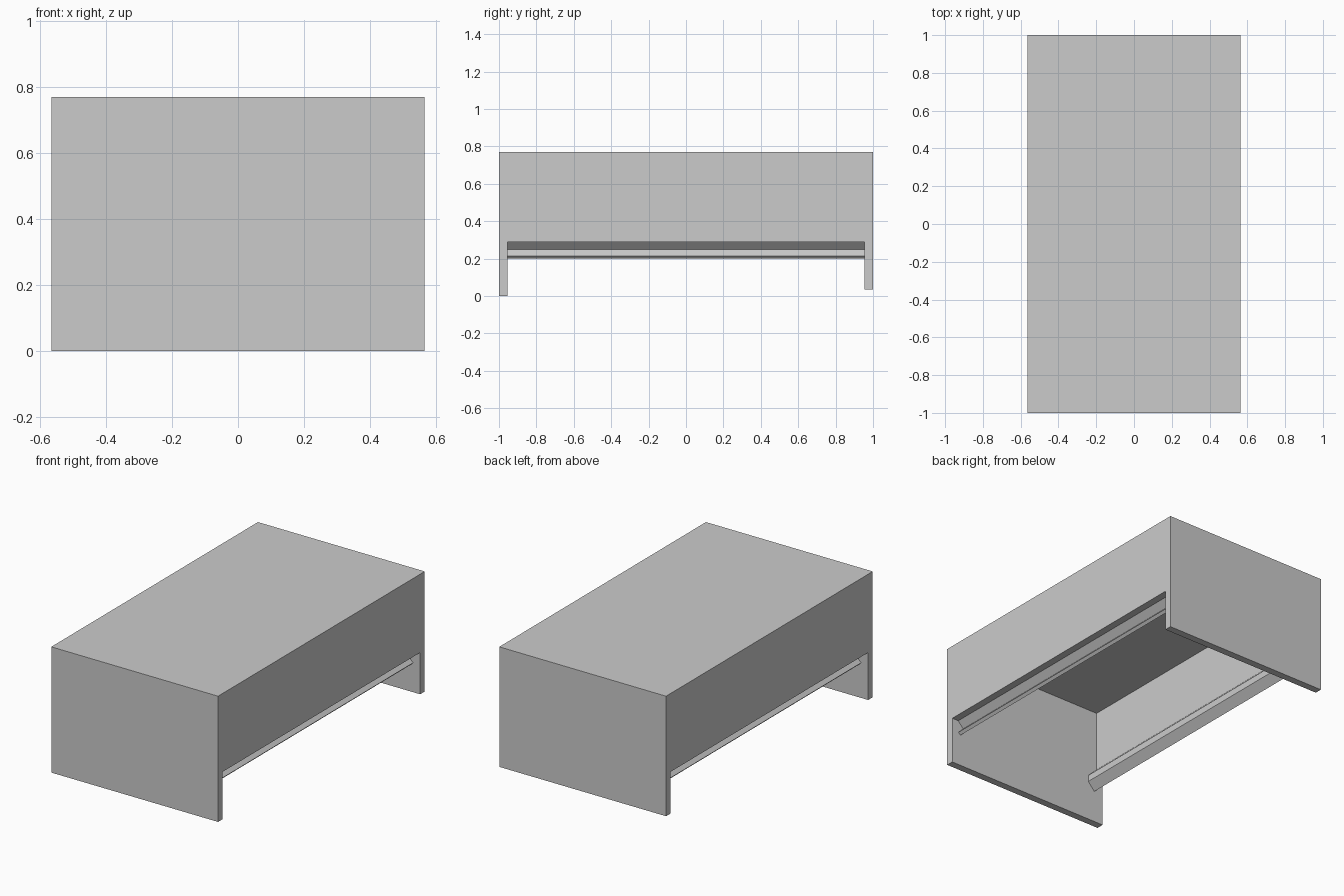
import bpy
import bmesh

cube = bpy.data.objects.get("Cube")
if cube:
    bpy.data.objects.remove(cube, do_unlink=True)

grey = bpy.data.materials.new("plain grey")
grey.use_nodes = True
colour = (0.6, 0.6, 0.6, 1.0)
grey.diffuse_color = colour
grey.node_tree.nodes["Principled BSDF"].inputs["Base Color"].default_value = colour

W, L, H = 0.565, 1.0, 0.77   # half width, half length, height
T = 0.045                    # panel thickness
SIDE_Z = 0.29                # lower edge of the side walls


def finish(name, bm):
    bmesh.ops.recalc_face_normals(bm, faces=bm.faces)
    mesh = bpy.data.meshes.new(name)
    bm.to_mesh(mesh)
    bm.free()
    mesh.materials.append(grey)
    obj = bpy.data.objects.new(name, mesh)
    bpy.context.collection.objects.link(obj)
    return obj


def extrude_profile(name, points, y0, y1):
    """Extrude an x-z outline along y."""
    bm = bmesh.new()
    face = bm.faces.new([bm.verts.new((x, y0, z)) for x, z in points])
    result = bmesh.ops.extrude_face_region(bm, geom=[face])
    verts = [v for v in result["geom"] if isinstance(v, bmesh.types.BMVert)]
    bmesh.ops.translate(bm, verts=verts, vec=(0, y1 - y0, 0))
    return finish(name, bm)


def end_panel(name, y0, y1, bottom):
    extrude_profile(name, [(-W, bottom), (W, bottom), (W, H), (-W, H)], y0, y1)


# End panels reach lower than the sides
end_panel("front_panel", -L, -L + T, 0.0)
end_panel("back_panel", L - T, L, 0.035)

# Top and side walls with hooked lower lips, one continuous section
inner = W - T
half = [
    (W, H), (W, SIDE_Z), (inner, SIDE_Z),       # outer wall and underside
    (0.483, 0.25), (0.518, 0.215),              # outer notch of the lip
    (0.503, 0.20), (0.458, 0.25), (0.458, 0.29),  # inner side of the lip
    (inner, 0.35), (inner, H - T),              # inner wall up to the ceiling
]
section = half + [(-x, z) for x, z in reversed(half)]
extrude_profile("top_and_sides", section, -L + T, L - T)
